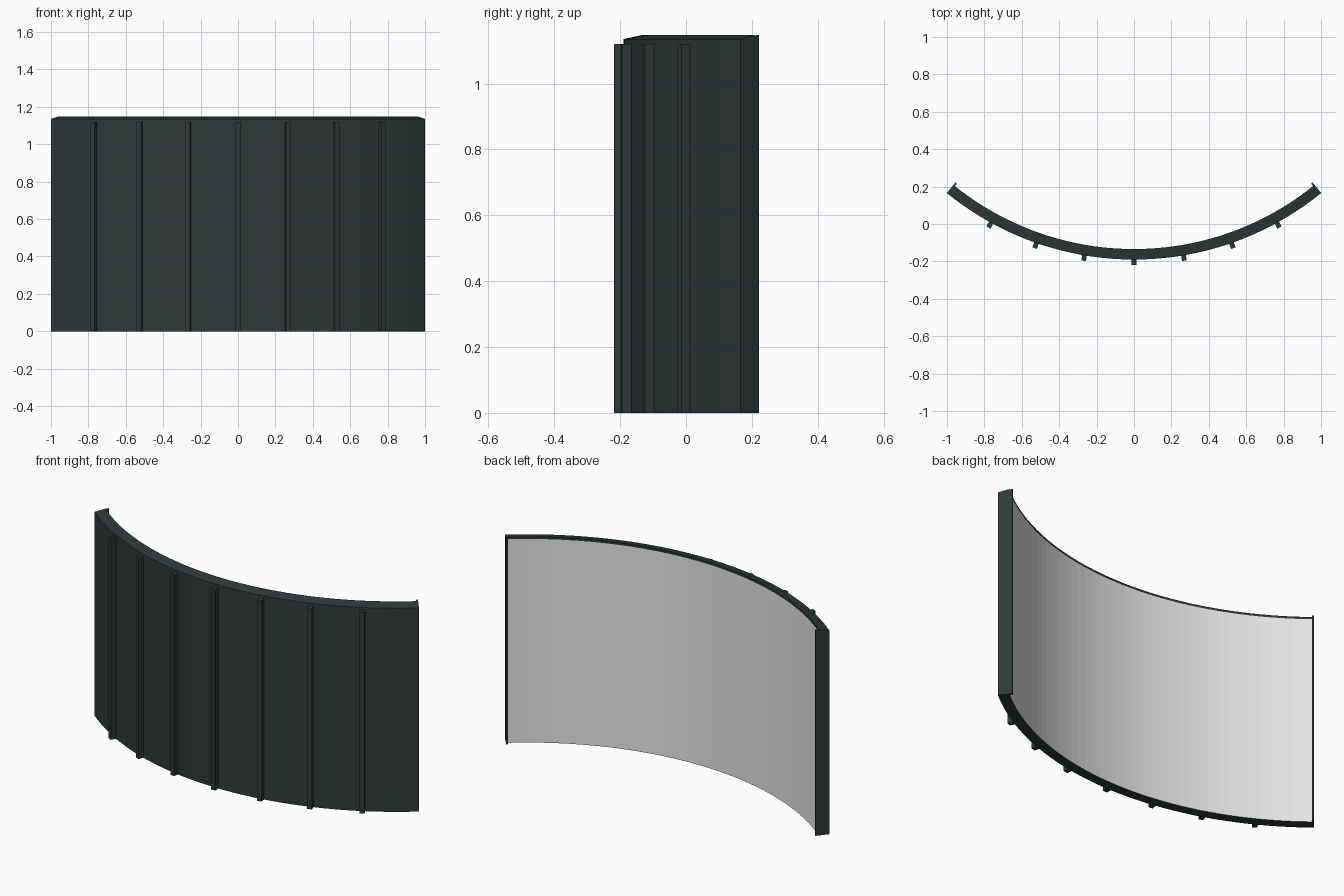
import bpy, bmesh
from math import sin, cos, radians

cube = bpy.data.objects.get("Cube")
if cube:
    bpy.data.objects.remove(cube, do_unlink=True)


def material(name, rgb):
    m = bpy.data.materials.new(name)
    m.use_nodes = True
    m.diffuse_color = (*rgb, 1)
    m.node_tree.nodes["Principled BSDF"].inputs["Base Color"].default_value = (*rgb, 1)
    return m


casing_mat = material("dark casing", (0.028, 0.041, 0.041))
screen_mat = material("pale screen", (0.8, 0.8, 0.8))

# Plan: an arc bulging to the front
R_OUT, R_IN, R_LIP = 1.586, 1.53, 1.513
CENTRE_Y = 1.396
HALF = 39.1
Z_FRONT, Z_BACK = 1.135, 1.147


def on_arc(r, degrees, z):
    a = radians(degrees)
    return (r * sin(a), CENTRE_Y - r * cos(a), z)


def arc_sweep(name, section, start, end, steps, pale_edge=None):
    """Sweep a closed (radius, z) section along the arc; one edge may be pale."""
    bm = bmesh.new()
    rings = []
    for i in range(steps + 1):
        deg = start + (end - start) * i / steps
        rings.append([bm.verts.new(on_arc(r, deg, z)) for r, z in section])
    n = len(section)
    for a, b in zip(rings, rings[1:]):
        for k in range(n):
            j = (k + 1) % n
            face = bm.faces.new((a[k], a[j], b[j], b[k]))
            face.material_index = 1 if k == pale_edge else 0
    bm.faces.new(rings[0])
    bm.faces.new(rings[-1])
    bmesh.ops.recalc_face_normals(bm, faces=bm.faces)
    mesh = bpy.data.meshes.new(name)
    bm.to_mesh(mesh)
    bm.free()
    mesh.materials.append(casing_mat)
    if pale_edge is not None:
        mesh.materials.append(screen_mat)
    obj = bpy.data.objects.new(name, mesh)
    bpy.context.collection.objects.link(obj)
    return obj


# Curved panel with a sloping top; its inner wall is the screen
arc_sweep("screen_panel",
          [(R_OUT, 0), (R_OUT, Z_FRONT), (R_IN, Z_BACK), (R_IN, Z_FRONT), (R_IN, 0)],
          -HALF, HALF, 40, pale_edge=3)

# End plates that stand a little proud of the screen
for side, label in ((-1, "right"), (1, "left")):
    arc_sweep("end_plate_" + label,
              [(R_OUT, 0), (R_OUT, Z_FRONT), (R_LIP, Z_BACK), (R_LIP, 0)],
              side * (HALF - 0.35), side * (HALF + 0.02), 1)

# Vertical ribs on the front
for i in range(-3, 4):
    arc_sweep("rib_%d" % (i + 4),
              [(R_OUT - 0.01, 0), (R_OUT - 0.01, 1.12), (1.615, 1.12), (1.615, 0)],
              i * 9.6 - 0.45, i * 9.6 + 0.45, 1)
